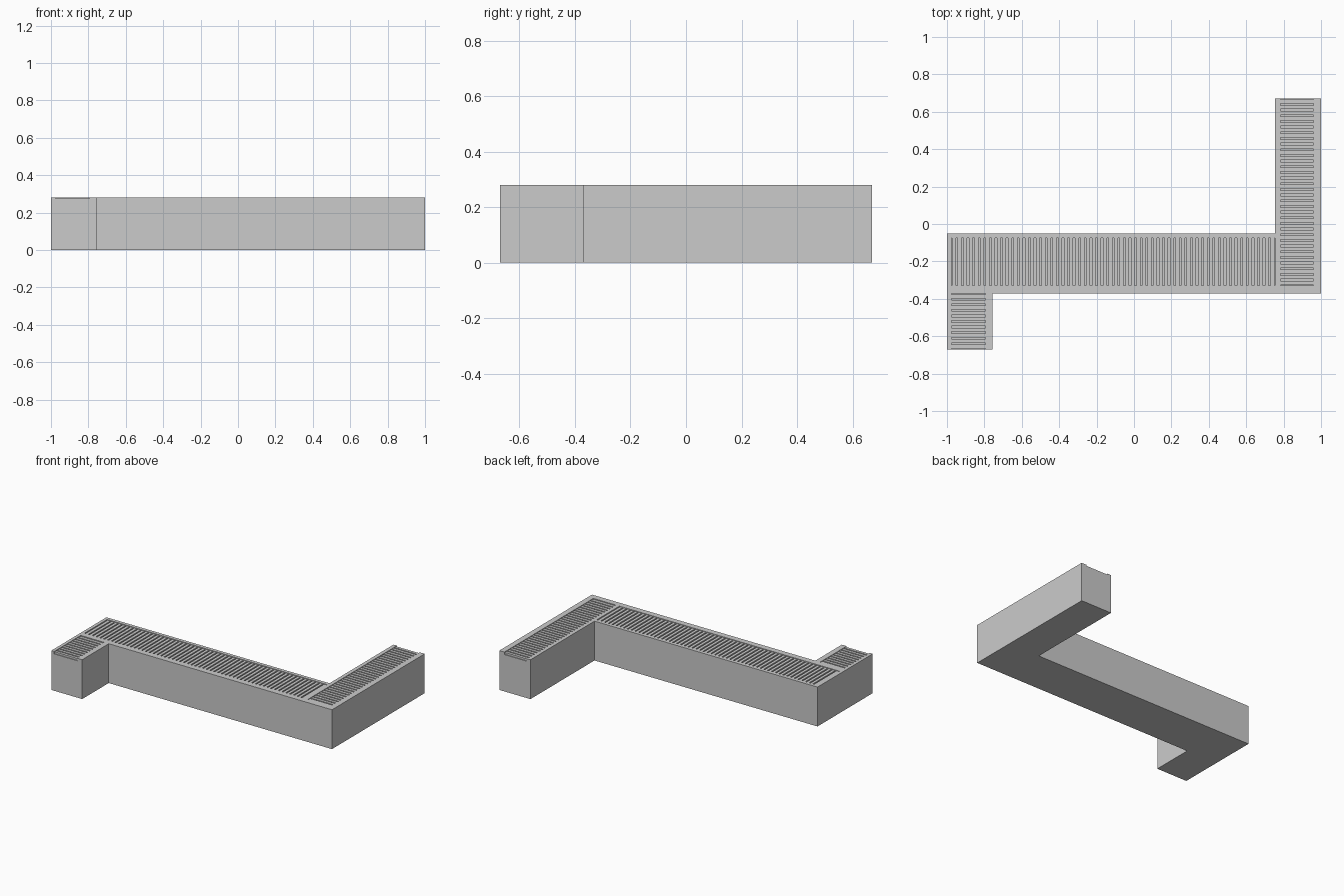
import bpy, bmesh

if "Cube" in bpy.data.objects:
    bpy.data.objects.remove(bpy.data.objects["Cube"])

TOP = 0.28       # height of the rim
FLOOR = 0.262    # floor of the recessed channels
SLAT_TOP = 0.276
PITCH = 0.03


def add_box(bm, x0, x1, y0, y1, z0, z1):
    verts = bmesh.ops.create_cube(bm, size=1)["verts"]
    for v in verts:
        v.co.x = x1 if v.co.x > 0 else x0
        v.co.y = y1 if v.co.y > 0 else y0
        v.co.z = z1 if v.co.z > 0 else z0


def make_object(name, bm):
    bmesh.ops.recalc_face_normals(bm, faces=bm.faces)
    mesh = bpy.data.meshes.new(name)
    bm.to_mesh(mesh)
    bm.free()
    ob = bpy.data.objects.new(name, mesh)
    bpy.context.collection.objects.link(ob)
    return ob


# Solid zigzag bench base
outline = [(-1, -0.67), (-0.757, -0.67), (-0.757, -0.372), (1, -0.372),
           (1, 0.67), (0.755, 0.67), (0.755, -0.05), (-1, -0.05)]
bm = bmesh.new()
face = bm.faces.new([bm.verts.new((x, y, 0)) for x, y in outline])
ext = bmesh.ops.extrude_face_region(bm, geom=[face])["geom"]
bmesh.ops.translate(bm, vec=(0, 0, TOP),
                    verts=[g for g in ext if isinstance(g, bmesh.types.BMVert)])
base = make_object("bench_base", bm)

# Channels: name, x0, x1, y0, y1, slat axis, (cut overrun at front, back)
channels = [
    ("long_seat", -0.977, 0.755, -0.33, -0.075, "x", (0, 0)),
    ("right_arm_seat", 0.782, 0.96, -0.33, 0.67, "y", (0, 0.05)),
    ("left_arm_seat", -0.977, -0.795, -0.67, -0.372, "y", (0.05, 0)),
]

# Recess cut into the top of the base
bm = bmesh.new()
for _, x0, x1, y0, y1, _, (front, back) in channels:
    add_box(bm, x0, x1, y0 - front, y1 + back, FLOOR, TOP + 0.1)
cutter = make_object("channel_cutter", bm)
cutter.hide_render = True
mod = base.modifiers.new("channels", "BOOLEAN")
mod.operation = "DIFFERENCE"
mod.solver = "EXACT"
mod.object = cutter
bpy.context.view_layer.objects.active = base
bpy.ops.object.modifier_apply(modifier=mod.name)
bpy.data.objects.remove(cutter)

# Rows of slats lying in each channel
for name, x0, x1, y0, y1, axis, _ in channels:
    bm = bmesh.new()
    a, b = (x0, x1) if axis == "x" else (y0, y1)
    count = round((b - a) / PITCH)
    step = (b - a) / count
    for i in range(count):
        s = a + step * (i + 0.16)
        e = s + step * 0.68
        if axis == "x":
            add_box(bm, s, e, y0, y1, FLOOR, SLAT_TOP)
        else:
            add_box(bm, x0, x1, s, e, FLOOR, SLAT_TOP)
    make_object(name + "_slats", bm)
